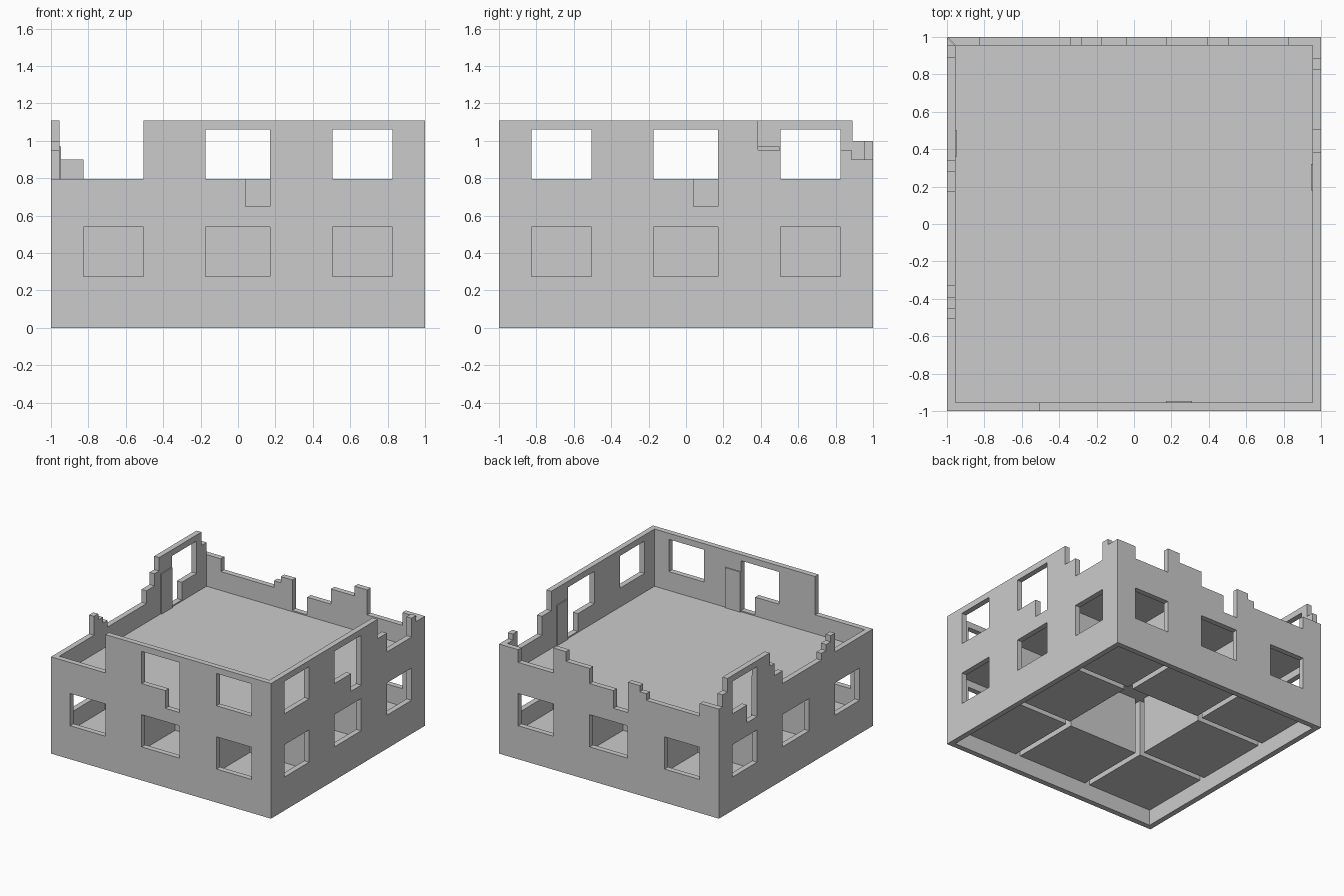
import bpy, bmesh, math
from mathutils import Matrix

if "Cube" in bpy.data.objects:
    bpy.data.objects.remove(bpy.data.objects["Cube"])

T = 0.045          # outer wall thickness
IN = 1 - T         # inner wall face
TOP = 1.11
FLOOR, CEILING, GROUND = 0.64, 0.60, 0.13

stone = bpy.data.materials.new("plain grey stone")
stone.diffuse_color = (0.6, 0.6, 0.6, 1)
stone.use_nodes = True
stone.node_tree.nodes["Principled BSDF"].inputs["Base Color"].default_value = stone.diffuse_color


def finish(name, bm):
    me = bpy.data.meshes.new(name)
    bm.to_mesh(me)
    bm.free()
    me.materials.append(stone)
    ob = bpy.data.objects.new(name, me)
    bpy.context.collection.objects.link(ob)
    return ob


def box(name, lo, hi):
    bm = bmesh.new()
    bmesh.ops.create_cube(bm, size=1)
    for v in bm.verts:
        v.co = [lo[i] if v.co[i] < 0 else hi[i] for i in range(3)]
    return finish(name, bm)


WINDOWS = [(-0.825, -0.505), (-0.175, 0.17), (0.505, 0.825)]


def wall(name, angle, skyline, notch):
    """Wall seen from outside: u runs left to right, skyline = (u end, height).
    Inner corners are mitred so neighbouring walls meet cleanly."""
    holes = [(a, b, z, z + 0.265) for a, b in WINDOWS for z in (0.275, 0.795)]
    holes.append((notch[0], notch[1], 0.65, 0.80))
    us = sorted({-1.0, 1.0} | {s[0] for s in skyline} | {u for h in holes for u in h[:2]})
    zs = sorted({0.0} | {s[1] for s in skyline} | {z for h in holes for z in h[2:]})

    def solid(i, j):
        if not (0 <= i < len(us) - 1 and 0 <= j < len(zs) - 1):
            return False
        u, z = (us[i] + us[i + 1]) / 2, (zs[j] + zs[j + 1]) / 2
        if z > next(h for end, h in skyline if u < end):
            return False
        return not any(a < u < b and c < z < d for a, b, c, d in holes)

    bm = bmesh.new()

    def quad(*pts):
        bm.faces.new([bm.verts.new((max(-IN, min(IN, u)) if inner else u,
                                    -IN if inner else -1, z)) for u, z, inner in pts])

    for i in range(len(us) - 1):
        for j in range(len(zs) - 1):
            if not solid(i, j):
                continue
            a, b, c, d = us[i], us[i + 1], zs[j], zs[j + 1]
            quad((a, c, 0), (b, c, 0), (b, d, 0), (a, d, 0))
            quad((b, c, 1), (a, c, 1), (a, d, 1), (b, d, 1))
            if not solid(i, j + 1):
                quad((a, d, 0), (b, d, 0), (b, d, 1), (a, d, 1))
            if not solid(i, j - 1):
                quad((b, c, 0), (a, c, 0), (a, c, 1), (b, c, 1))
            if i > 0 and not solid(i - 1, j):
                quad((a, c, 1), (a, c, 0), (a, d, 0), (a, d, 1))
            if i < len(us) - 2 and not solid(i + 1, j):
                quad((b, c, 0), (b, c, 1), (b, d, 1), (b, d, 0))
    bmesh.ops.remove_doubles(bm, verts=bm.verts, dist=1e-5)
    bmesh.ops.dissolve_degenerate(bm, edges=bm.edges, dist=1e-5)
    bmesh.ops.recalc_face_normals(bm, faces=bm.faces)
    bm.transform(Matrix.Rotation(math.radians(angle), 4, 'Z'))
    return finish(name, bm)


# Broken outer walls
S = 0.795
wall("front_wall", 0, [(-0.505, S), (1, TOP)], (0.04, 0.17))
wall("right_wall", 90,
     [(0.385, TOP), (0.505, 0.95), (0.825, S), (0.885, 0.95), (1, 0.9)], (0.04, 0.17))
wall("back_wall", 180,
     [(-0.825, 0.9), (-0.505, S), (-0.39, 1.0), (-0.17, 0.92), (0.175, S),
      (0.28, 0.9), (0.34, 0.85), (0.825, S), (1, 0.9)], (0.04, 0.175))
wall("left_wall", 270,
     [(-IN, 0.9), (-0.89, 1.0), (-0.34, TOP), (-0.28, 1.0), (-0.165, 0.9), (0.33, S),
      (0.39, 0.85), (0.45, 0.9), (0.505, 0.95), (1, S)], (-0.635, -0.505))

# Upper floor slab
box("upper_floor", (-IN, -IN, CEILING), (IN, IN, FLOOR))

# Eight ground floor rooms around a hollow core, open to the windows
P, G = 0.34, 0.0225
SPANS = [(-IN, -P - G), (-P + G, P - G), (P + G, IN)]
for i, (x0, x1) in enumerate(SPANS):
    for j, (y0, y1) in enumerate(SPANS):
        if i == j == 1:
            continue
        bm = bmesh.new()
        bmesh.ops.create_cube(bm, size=1)
        for v in bm.verts:
            v.co = (x0 if v.co.x < 0 else x1, y0 if v.co.y < 0 else y1,
                    GROUND if v.co.z < 0 else CEILING)
        bm.normal_update()
        gone = []
        for f in bm.faces:
            c = f.calc_center_median()
            if f.normal.z > 0.5 or max(abs(c.x), abs(c.y)) > IN - 0.001:
                gone.append(f)
        bmesh.ops.delete(bm, geom=gone, context='FACES')
        bmesh.ops.reverse_faces(bm, faces=bm.faces)
        finish(f"room_{i}_{j}", bm)

# Thin panels leaning on the inner wall faces beside the notches
D = 0.009
box("front_panel", (0.17, -IN, FLOOR), (0.31, -IN + D, 0.97))
box("right_panel", (IN - D, 0.18, FLOOR), (IN, 0.32, 0.97))
box("left_panel", (-IN, 0.36, FLOOR), (-IN + D, 0.50, 0.97))
